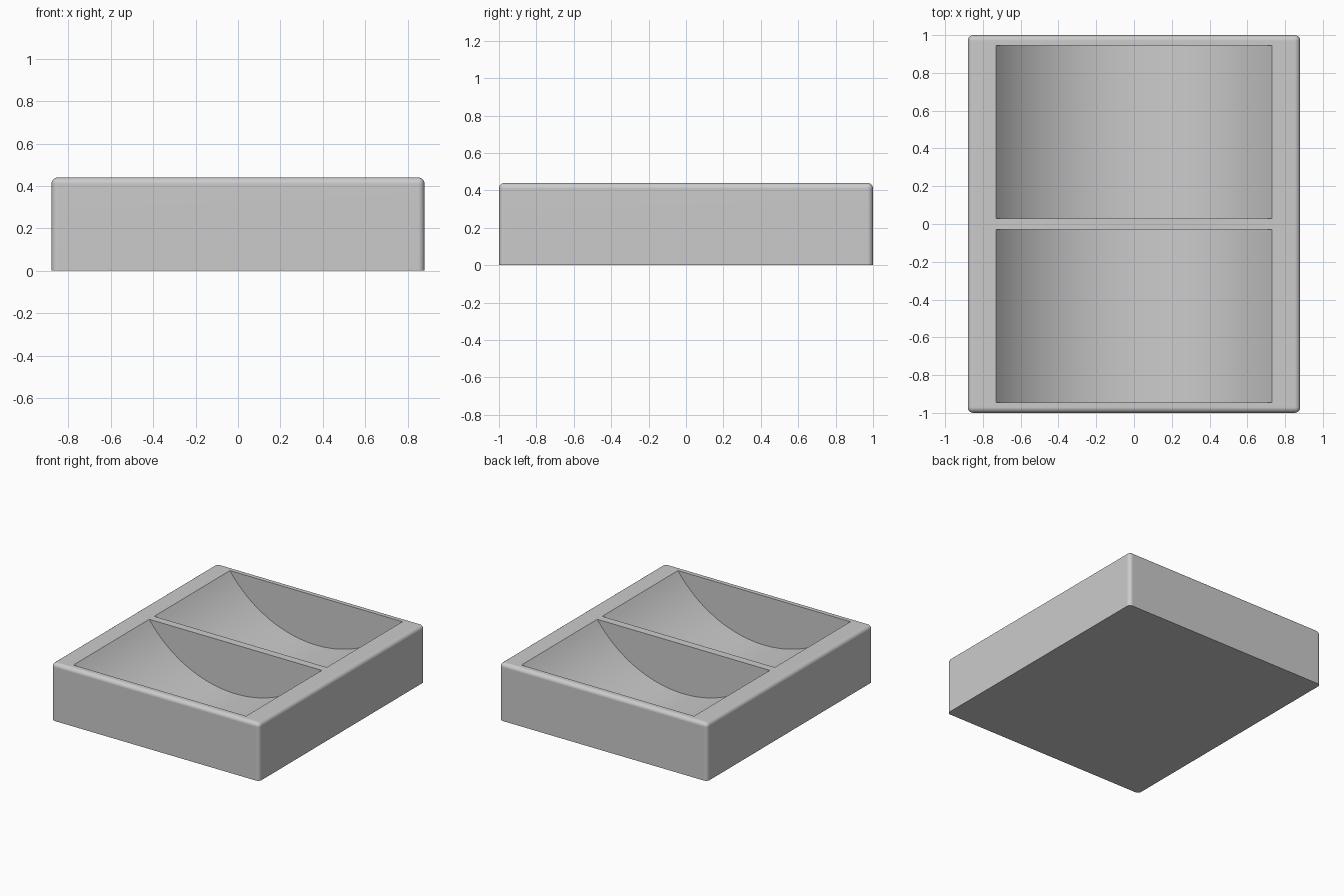
import bpy, bmesh, math

if "Cube" in bpy.data.objects:
    bpy.data.objects.remove(bpy.data.objects["Cube"])

W, D, H = 0.88, 1.0, 0.44           # half width, half depth, height
HALF, DEPTH = 0.73, 0.375           # scoop half width and depth
Y_IN, Y_OUT = 0.03, 0.945           # scoop extent from the middle rib

grey = bpy.data.materials.new("light grey")
grey.diffuse_color = (0.6, 0.6, 0.6, 1)
grey.use_nodes = True
grey.node_tree.nodes["Principled BSDF"].inputs["Base Color"].default_value = grey.diffuse_color


def make_object(name, bm):
    bmesh.ops.recalc_face_normals(bm, faces=bm.faces)
    me = bpy.data.meshes.new(name)
    bm.to_mesh(me)
    bm.free()
    me.materials.append(grey)
    ob = bpy.data.objects.new(name, me)
    bpy.context.collection.objects.link(ob)
    return ob


# Tray block: rounded top rim and upright corners, sharp base
bm = bmesh.new()
bmesh.ops.create_cube(bm, size=1)
for v in bm.verts:
    v.co = (v.co.x * 2 * W, v.co.y * 2 * D, (v.co.z + 0.5) * H)
rounded = [e for e in bm.edges if max(v.co.z for v in e.verts) > H / 2]
bmesh.ops.bevel(bm, geom=rounded, offset=0.03, offset_type='OFFSET',
                segments=6, profile=0.5, affect='EDGES', clamp_overlap=True)
tray = make_object("tray", bm)


# Scoop cutter: circular arc profile, closed above the tray
def scoop_cutter(y0, y1):
    r = (HALF ** 2 + DEPTH ** 2) / (2 * DEPTH)
    zc = H - DEPTH + r
    a = math.asin(HALF / r) + 0.04
    n = 48
    angles = [-a + 2 * a * i / n for i in range(n + 1)]
    pts = [(r * math.sin(t), zc - r * math.cos(t)) for t in angles]
    pts += [(pts[-1][0], H + 0.3), (pts[0][0], H + 0.3)]
    bm = bmesh.new()
    face = bm.faces.new([bm.verts.new((x, y0, z)) for x, z in pts])
    ext = bmesh.ops.extrude_face_region(bm, geom=[face], use_keep_orig=True)
    moved = [g for g in ext["geom"] if isinstance(g, bmesh.types.BMVert)]
    bmesh.ops.translate(bm, verts=moved, vec=(0, y1 - y0, 0))
    cutter = make_object("scoop_cutter", bm)
    cutter.hide_render = True
    return cutter


# Cut the two scoops, one each side of the rib
cutters = [scoop_cutter(Y_IN, Y_OUT), scoop_cutter(-Y_OUT, -Y_IN)]
for c in cutters:
    mod = tray.modifiers.new("scoop", 'BOOLEAN')
    mod.operation = 'DIFFERENCE'
    mod.solver = 'EXACT'
    mod.object = c
bpy.context.view_layer.update()
cut = bpy.data.meshes.new_from_object(
    tray.evaluated_get(bpy.context.evaluated_depsgraph_get()))
tray.modifiers.clear()
tray.data = cut
for c in cutters:
    bpy.data.objects.remove(c)

# Smooth the curves, keep the scoop edges crisp
bpy.ops.object.select_all(action='DESELECT')
tray.select_set(True)
bpy.context.view_layer.objects.active = tray
bpy.ops.object.shade_smooth_by_angle(angle=math.radians(25))
wn = tray.modifiers.new("even shading", 'WEIGHTED_NORMAL')
wn.keep_sharp = True
